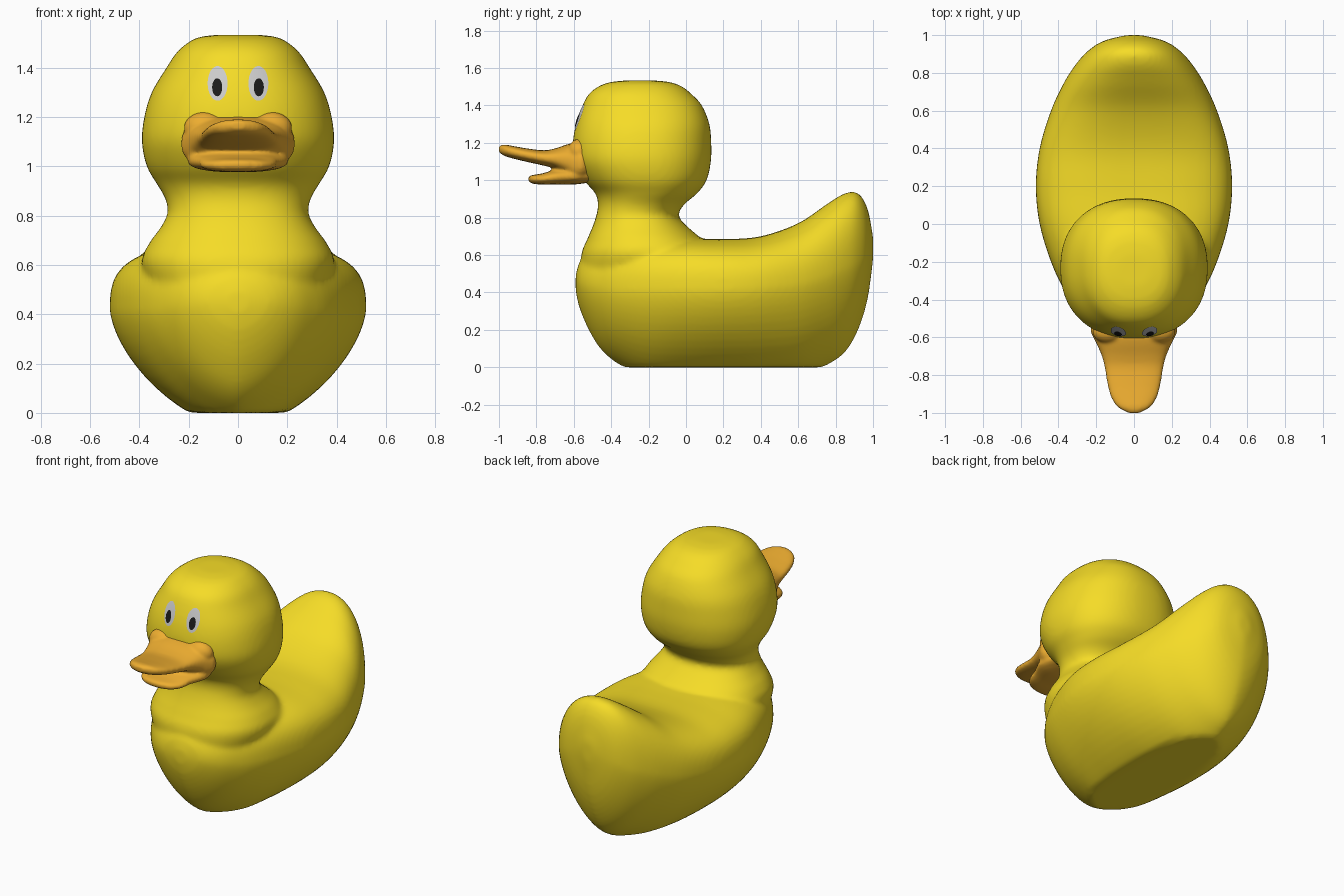
import bpy, bmesh
from math import sin, cos, pi
from mathutils import Matrix, Vector

if "Cube" in bpy.data.objects:
    bpy.data.objects.remove(bpy.data.objects["Cube"])


def material(name, rgb):
    m = bpy.data.materials.new(name)
    m.diffuse_color = (*rgb, 1)
    m.use_nodes = True
    m.node_tree.nodes["Principled BSDF"].inputs["Base Color"].default_value = m.diffuse_color
    return m


def spow(v, e):
    return (1 if v >= 0 else -1) * abs(v) ** e


def refine(rows, n=5):
    """Catmull-Rom interpolation of a table of stations."""
    out = []
    for i in range(len(rows) - 1):
        a, b, c, d = (rows[max(i - 1, 0)], rows[i], rows[i + 1], rows[min(i + 2, len(rows) - 1)])
        for k in range(n):
            t = k / n
            out.append([q + .5 * t * (r - p + t * (2*p - 5*q + 4*r - s + t * (3*(q - r) + s - p)))
                        for p, q, r, s in zip(a, b, c, d)])
    return out + [list(rows[-1])]


def loft(bm, rings, cap_end=True):
    vs = [[bm.verts.new(p) for p in r] for r in rings]
    faces = [bm.faces.new(vs[0])]
    for a, b in zip(vs, vs[1:]):
        for i in range(len(a)):
            j = (i + 1) % len(a)
            faces.append(bm.faces.new((a[i], a[j], b[j], b[i])))
    if cap_end:
        faces.append(bm.faces.new(vs[-1]))
        bmesh.ops.recalc_face_normals(bm, faces=faces)
    return faces


def y_ring(y, w, zb, zt, zc, nt, nb, count=64):
    """Upright section at y, with different roundness above and below zc."""
    pts = []
    for i in range(count):
        t = 2 * pi * i / count
        n = nt if sin(t) >= 0 else nb
        h = zt - zc if sin(t) >= 0 else zc - zb
        pts.append((w * spow(cos(t), 2 / n), y, max(0, zc + h * spow(sin(t), 2 / n))))
    return pts


def z_ring(z, front, back, w, n=2.25, count=64):
    c, d = (front + back) / 2, (back - front) / 2
    return [(w * spow(cos(2*pi*i/count), 2/n), c + d * spow(sin(2*pi*i/count), 2/n), z)
            for i in range(count)]


def finish(name, bm, mat, voxel=None, smooth=5):
    me = bpy.data.meshes.new(name)
    bm.to_mesh(me)
    bm.free()
    ob = bpy.data.objects.new(name, me)
    bpy.context.collection.objects.link(ob)
    me.materials.append(mat)
    me.polygons.foreach_set("use_smooth", [True] * len(me.polygons))
    if voxel:
        r = ob.modifiers.new("Fuse", 'REMESH')
        r.mode, r.voxel_size, r.use_smooth_shade = 'VOXEL', voxel, True
        s = ob.modifiers.new("Soften", 'SMOOTH')
        s.factor, s.iterations = .5, smooth
    return ob


yellow = material("yellow", (.92, .72, .02))
orange = material("orange", (.85, .42, .03))
white = material("white", (.8, .8, .8))
black = material("black", (.01, .01, .01))

# Body with upturned tail: y, half width, bottom, top, widest height, upper roundness
body = [(-.59, .04, .41, .49, .45, 2), (-.57, .14, .32, .56, .45, 2),
        (-.52, .23, .20, .62, .44, 2.2), (-.45, .30, .09, .66, .43, 2.4),
        (-.35, .37, .01, .68, .42, 2.6), (-.20, .44, -.06, .69, .42, 2.8),
        (0, .50, -.07, .69, .42, 3), (.20, .52, -.07, .685, .42, 3),
        (.40, .50, -.07, .70, .43, 2.8), (.60, .44, -.05, .77, .45, 2.5),
        (.75, .37, .01, .87, .49, 2.3), (.85, .305, .08, .93, .53, 2.2),
        (.92, .24, .20, .93, .56, 2.2), (.97, .16, .36, .85, .60, 2.1),
        (1.0, .04, .57, .70, .64, 2)]
# Neck and head: z, front y, back y, half width
head = [(.45, -.56, .2, .34), (.60, -.56, .16, .39), (.68, -.53, .09, .365), (.75, -.50, .01, .315),
        (.81, -.48, -.04, .285), (.87, -.47, -.01, .295), (.93, -.485, .06, .33),
        (1.0, -.545, .11, .37), (1.1, -.598, .133, .39), (1.2, -.605, .135, .38),
        (1.3, -.588, .125, .35), (1.4, -.553, .085, .29), (1.46, -.52, .03, .25),
        (1.50, -.47, -.02, .205), (1.523, -.41, -.08, .16), (1.533, -.33, -.16, .09)]
bm = bmesh.new()
loft(bm, [y_ring(*r, 1.58) for r in refine(body)])
loft(bm, [z_ring(*r) for r in refine(head)])
duck = finish("body_and_head", bm, yellow, .014, 8)

# Beak halves: y, half width, bottom, top
upper = [(-.50, .19, 1.0, 1.18), (-.555, .23, .985, 1.20), (-.60, .215, .98, 1.20),
         (-.64, .195, 1.02, 1.19), (-.70, .17, 1.06, 1.17), (-.76, .155, 1.078, 1.16),
         (-.85, .14, 1.098, 1.17), (-.92, .12, 1.115, 1.182), (-.97, .085, 1.13, 1.19),
         (-1.0, .03, 1.15, 1.183)]
lower = [(-.50, .18, .99, 1.06), (-.60, .205, .977, 1.07), (-.70, .165, .977, 1.055),
         (-.77, .145, .977, 1.036), (-.82, .10, .982, 1.028), (-.843, .03, .995, 1.02)]
bm = bmesh.new()
for half in (upper, lower):
    loft(bm, [y_ring(y, w, b, t, (b + t) / 2, 2.5, 2.5) for y, w, b, t in refine(half)])
# Raised cheeks either side of the beak root
for sx in (-1, 1):
    bmesh.ops.create_uvsphere(bm, u_segments=24, v_segments=16, radius=1,
                              matrix=Matrix.Translation((sx * .135, -.57, 1.155))
                              @ Matrix.Diagonal((.085, .062, .066, 1)))
finish("beak", bm, orange, .009, 6)


# Eyes: oval patches laid onto the head surface
def eye_patch(name, x, z, rx, rz, lift, mat):
    bm = bmesh.new()
    for f in loft(bm, [[(x + k * rx * cos(2*pi*i/32), -.9, z + k * rz * sin(2*pi*i/32))
                        for i in range(32)] for k in (.2, .45, .7, .9, 1)], False):
        f.normal_update()
        if f.normal.y > 0:
            f.normal_flip()
    deps = bpy.context.evaluated_depsgraph_get()
    surface = duck.evaluated_get(deps)
    for v in bm.verts:
        hit, loc, nor, _ = surface.ray_cast(v.co, Vector((0, 1, 0)))
        if hit:
            v.co = loc + nor * lift
    finish(name, bm, mat)


for side, sx in (("left", 1), ("right", -1)):
    eye_patch(f"{side}_eye", sx * .082, 1.335, .04, .07, .004, white)
    eye_patch(f"{side}_pupil", sx * .083, 1.318, .02, .036, .008, black)
